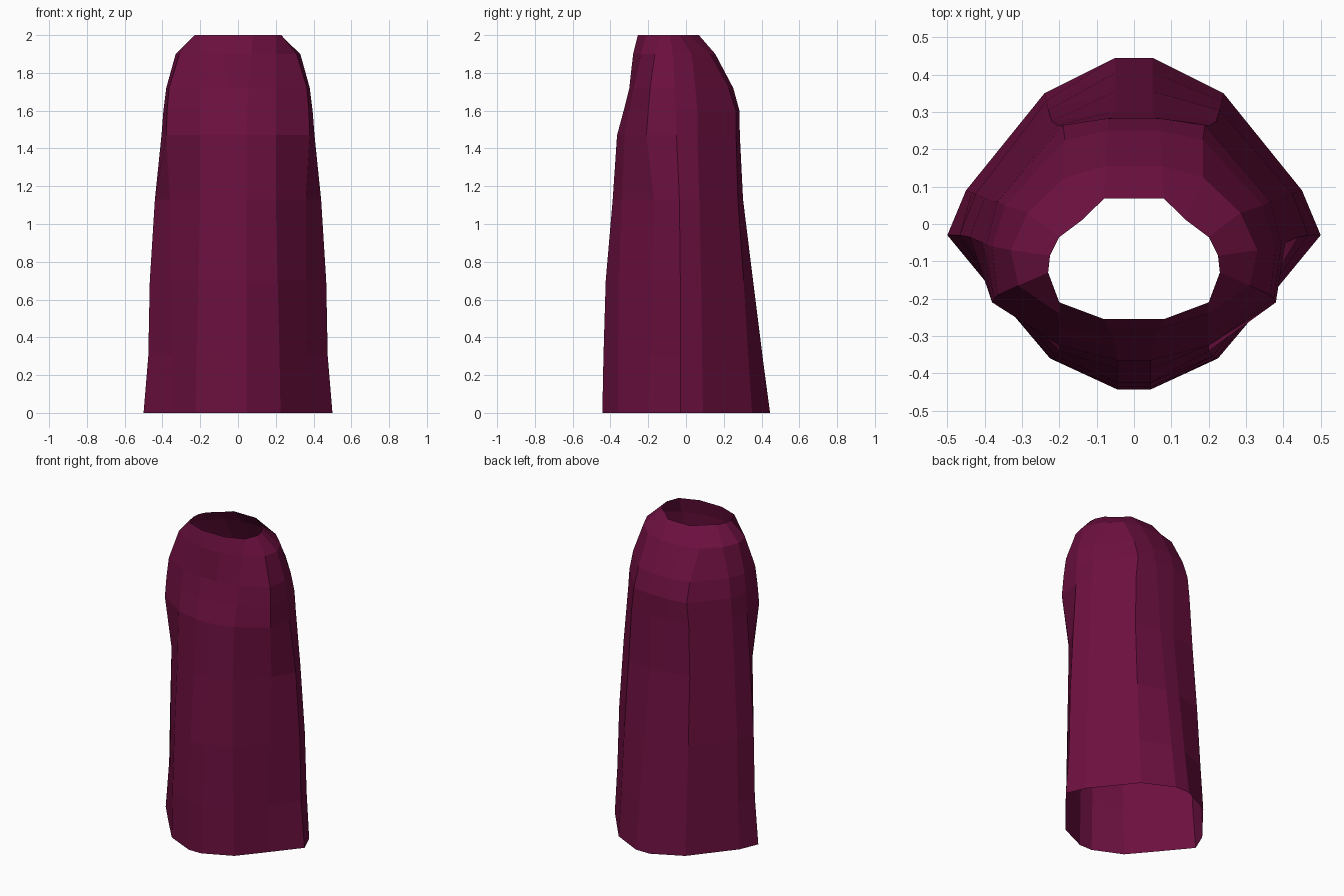
import bpy, bmesh

# Half cross-sections (x, y) from front centre round to back centre, by height
rings = [
    (0.00, [(.045, -.443), (.225, -.36), (.36, -.20), (.50, -.03), (.45, .09), (.24, .35), (.05, .445)]),
    (0.30, [(.045, -.437), (.22, -.36), (.355, -.19), (.475, -.03), (.435, .085), (.235, .33), (.05, .405)]),
    (0.70, [(.045, -.425), (.21, -.355), (.36, -.18), (.467, -.03), (.425, .08), (.23, .305), (.05, .355)]),
    (1.13, [(.045, -.388), (.20, -.34), (.36, -.17), (.44, -.035), (.40, .07), (.22, .275), (.05, .302)]),
    (1.47, [(.045, -.365), (.20, -.325), (.38, -.21), (.405, -.05), (.375, .06), (.205, .265), (.06, .285)]),
    (1.60, [(.05, -.33), (.20, -.30), (.375, -.20), (.395, -.055), (.365, .06), (.19, .265), (.07, .283)]),
    (1.72, [(.055, -.30), (.20, -.28), (.365, -.19), (.38, -.06), (.345, .05), (.185, .225), (.07, .25)]),
    (1.90, [(.07, -.28), (.20, -.24), (.31, -.165), (.33, -.07), (.285, .03), (.185, .125), (.075, .155)]),
    (2.00, [(.08, -.255), (.20, -.21), (.23, -.13), (.225, -.085), (.20, -.035), (.14, .01), (.08, .068)]),
]

# Cloak: open tube lofted through the mirrored rings
bm = bmesh.new()
loops = []
for z, half in rings:
    outline = half + [(-x, y) for x, y in reversed(half)]
    loops.append([bm.verts.new((x, y, z)) for x, y in outline])
for low, high in zip(loops, loops[1:]):
    n = len(low)
    for i in range(n):
        j = (i + 1) % n
        bm.faces.new((low[i], low[j], high[j], high[i]))
bmesh.ops.recalc_face_normals(bm, faces=bm.faces)

mesh = bpy.data.meshes.new("cloak")
bm.to_mesh(mesh)
bm.free()
cloak = bpy.data.objects.new("cloak", mesh)
bpy.context.collection.objects.link(cloak)

# Wine-red cloth
cloth = bpy.data.materials.new("wine_cloth")
cloth.diffuse_color = (0.15, 0.005, 0.05, 1)
mesh.materials.append(cloth)
